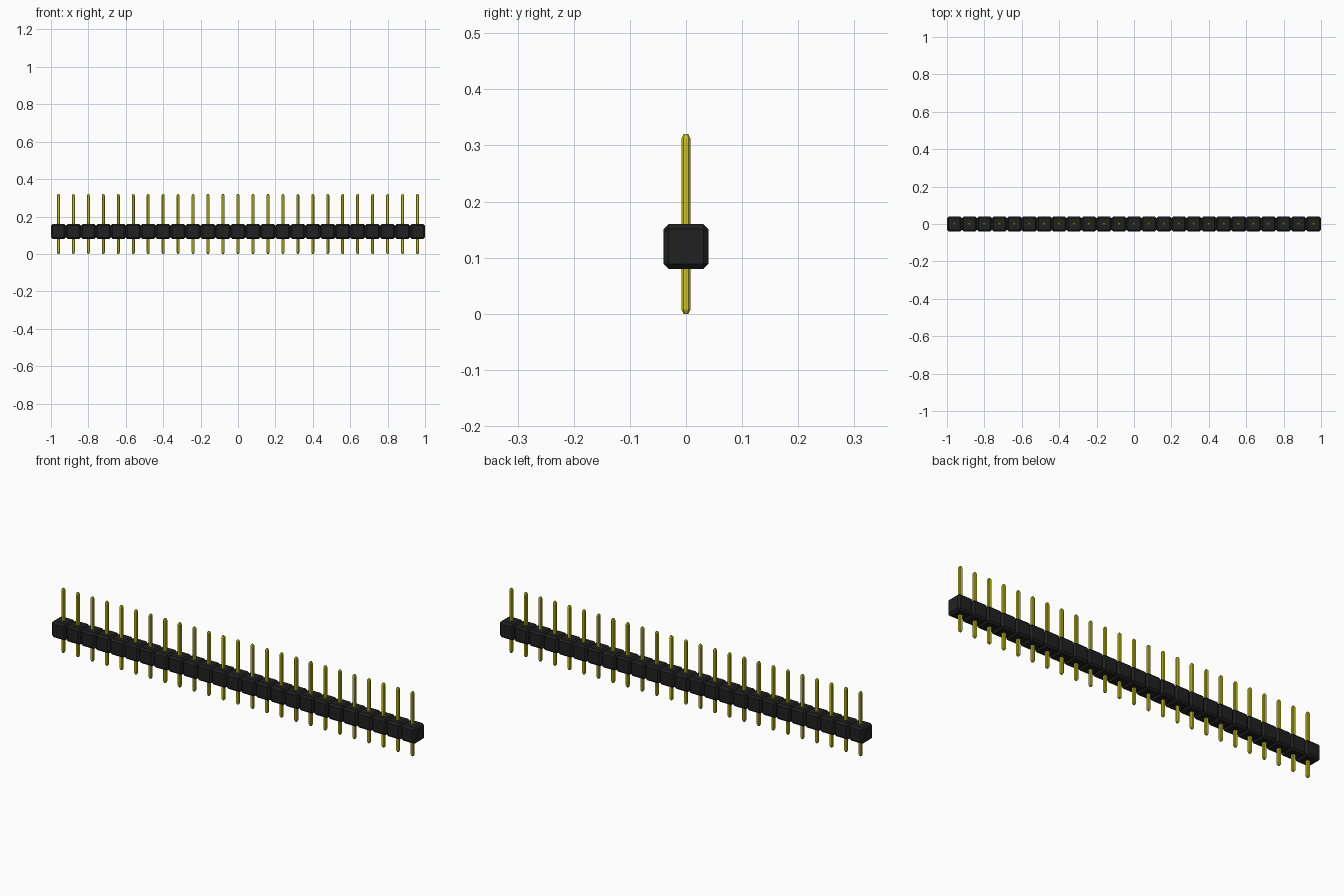
import bpy
import bmesh

cube = bpy.data.objects.get("Cube")
if cube:
    bpy.data.objects.remove(cube, do_unlink=True)

PINS = 25
PITCH = 0.08


def material(name, rgb, rough):
    m = bpy.data.materials.new(name)
    m.use_nodes = True
    m.diffuse_color = (*rgb, 1)
    bsdf = m.node_tree.nodes["Principled BSDF"]
    bsdf.inputs["Base Color"].default_value = (*rgb, 1)
    bsdf.inputs["Roughness"].default_value = rough
    return m


def finish(bm, name, mat):
    bmesh.ops.recalc_face_normals(bm, faces=bm.faces)
    mesh = bpy.data.meshes.new(name)
    bm.to_mesh(mesh)
    bm.free()
    mesh.materials.append(mat)
    return mesh


def housing_mesh(mat):
    # Cube with every edge chamfered
    bm = bmesh.new()
    bmesh.ops.create_cube(bm, size=PITCH)
    bmesh.ops.bevel(bm, geom=bm.edges[:], offset=0.009, offset_type='OFFSET',
                    segments=1, profile=0.5, affect='EDGES')
    return finish(bm, "housing_block", mat)


def pin_mesh(mat):
    # Square pin with chamfered corners and tapered tips: (z, half width)
    bm = bmesh.new()
    rings = []
    for z, h in ((0, 0.004), (0.008, 0.008), (0.312, 0.008), (0.32, 0.004)):
        c = h * 0.6
        outline = [(h, -c), (h, c), (c, h), (-c, h),
                   (-h, c), (-h, -c), (-c, -h), (c, -h)]
        rings.append([bm.verts.new((x, y, z)) for x, y in outline])
    for a, b in zip(rings, rings[1:]):
        for i in range(8):
            j = (i + 1) % 8
            bm.faces.new((a[i], a[j], b[j], b[i]))
    bm.faces.new(rings[0])
    bm.faces.new(rings[-1])
    return finish(bm, "pin", mat)


housing = housing_mesh(material("black_plastic", (0.015, 0.015, 0.015), 0.6))
pin = pin_mesh(material("yellow_metal", (0.6, 0.56, 0.008), 0.4))

# Row of housing blocks, each with a pin through it
for i in range(PINS):
    x = (i - (PINS - 1) / 2) * PITCH
    for name, mesh, z in (("housing_block", housing, 0.12), ("pin", pin, 0)):
        ob = bpy.data.objects.new(f"{name}_{i + 1:02d}", mesh)
        ob.location = (x, 0, z)
        bpy.context.collection.objects.link(ob)
